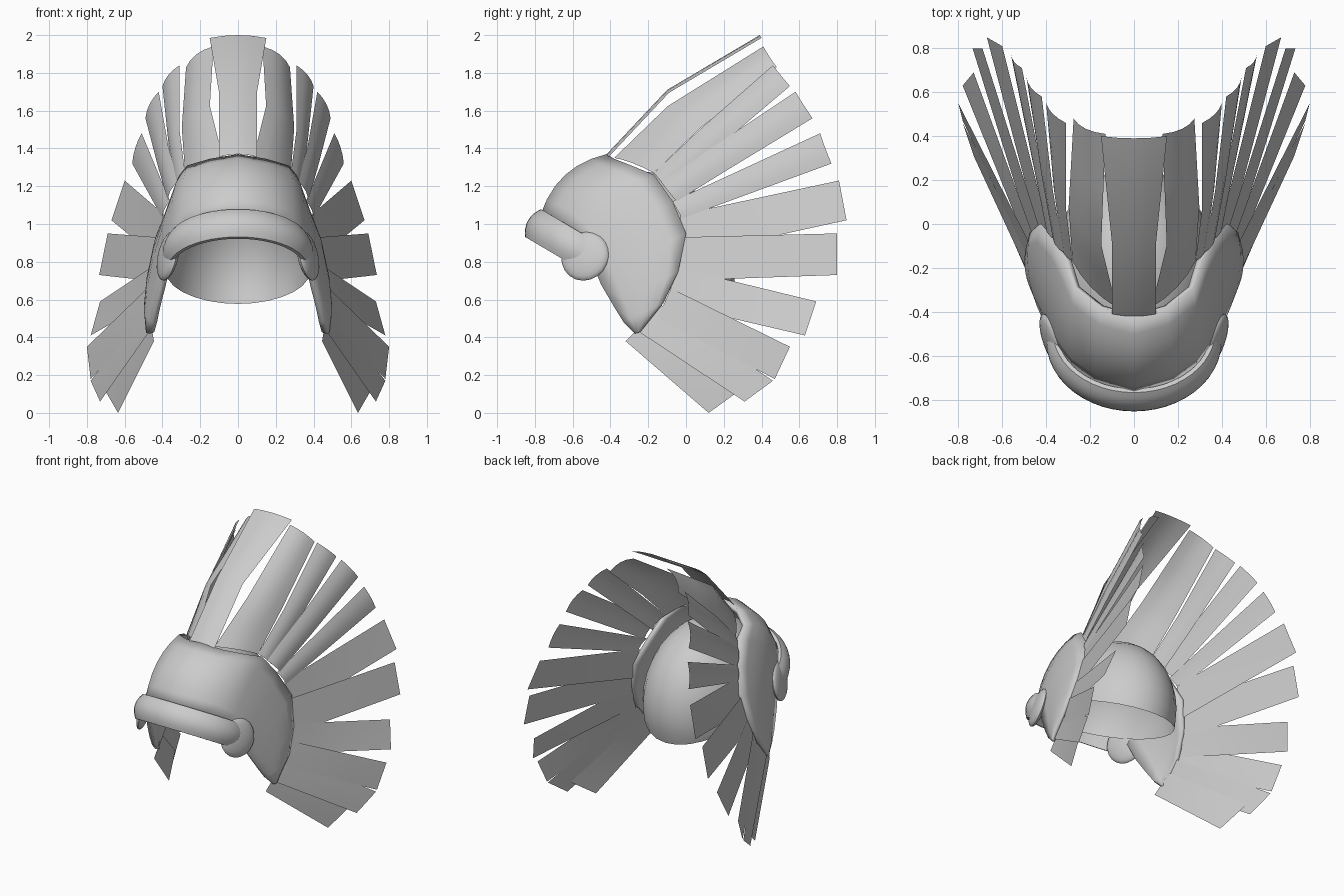
import bpy, bmesh, math
from mathutils import Vector

cube = bpy.data.objects.get("Cube")
if cube:
    bpy.data.objects.remove(cube, do_unlink=True)

grey = bpy.data.materials.new("plain_grey")
grey.use_nodes = True
COLOUR = (0.6, 0.6, 0.6, 1)
grey.diffuse_color = COLOUR
grey.node_tree.nodes["Principled BSDF"].inputs["Base Color"].default_value = COLOUR


def finish(name, bm, angle=40):
    mesh = bpy.data.meshes.new(name)
    bm.to_mesh(mesh)
    bm.free()
    obj = bpy.data.objects.new(name, mesh)
    bpy.context.collection.objects.link(obj)
    mesh.materials.append(grey)
    bpy.ops.object.select_all(action='DESELECT')
    obj.select_set(True)
    bpy.context.view_layer.objects.active = obj
    bpy.ops.object.shade_smooth_by_angle(angle=math.radians(angle))
    return obj


def sheet(name, rows, closed=False, angle=40):
    """Skin a grid of points, given row by row."""
    bm = bmesh.new()
    grid = [[bm.verts.new(p) for p in row] for row in rows]
    n = len(grid[0])
    for a, b in zip(grid, grid[1:]):
        for i in range(n if closed else n - 1):
            j = (i + 1) % n
            bm.faces.new((a[i], a[j], b[j], b[i]))
    if closed:
        bm.faces.new(grid[0][::-1])
        bm.faces.new(grid[-1])
    bmesh.ops.recalc_face_normals(bm, faces=bm.faces)
    return finish(name, bm, angle)


def flip(p):
    return Vector((-p[0], p[1], p[2]))


# Skull cap: an egg cut by a sloping rim plane
bm = bmesh.new()
bmesh.ops.create_uvsphere(bm, u_segments=28, v_segments=18, radius=1)
for v in bm.verts:
    v.co = Vector((v.co.x * .385, -.26 + v.co.y * .52, .75 + v.co.z * .53))
bmesh.ops.bisect_plane(bm, geom=bm.verts[:] + bm.edges[:] + bm.faces[:],
                       plane_co=(0, .25, .57), plane_no=(0, .36, 1), clear_inner=True)
finish("skull_cap", bm)

# Crown shell: lofted between its brow edge and its rear edge
brow = [(0, -.77, 1.05), (.18, -.72, 1.03), (.28, -.65, .99), (.34, -.58, .92),
        (.385, -.5, .8), (.41, -.45, .68), (.44, -.38, .56), (.455, -.33, .48), (.47, -.27, .42)]
rear = [(0, -.42, 1.37), (.15, -.38, 1.345), (.27, -.29, 1.31), (.31, -.17, 1.26),
        (.36, -.07, 1.12), (.43, 0, .95), (.475, -.04, .75), (.495, -.12, .58), (.48, -.24, .43)]
half = []
for k, (a, b) in enumerate(zip(brow, rear)):
    a, b = Vector(a), Vector(b)
    t = k / 8
    out = Vector((t, -.66 * (1 - t), .75 * (1 - t))).normalized()
    bulge = .055 * (1 - t) + .012
    half.append([a.lerp(b, s / 6) + out * bulge * 4 * (s / 6) * (1 - s / 6) for s in range(7)])
shell = sheet("crown_shell", [[flip(p) for p in r] for r in half[:0:-1]] + half, angle=60)
thick = shell.modifiers.new("thickness", 'SOLIDIFY')
thick.thickness = .03
thick.offset = -1
shell_normal = sum((f.normal.z for f in shell.data.polygons), 0.0)
if shell_normal < 0:
    shell.data.flip_normals()

# Brow band: a rounded strip swept round the forehead
rows = []
up = Vector((0, .5, .86))
for i in range(25):
    a = math.pi * (i / 24 - .5)
    centre = Vector((.37 * math.sin(a), -.53 - .28 * math.cos(a), .84 + .165 * math.cos(a)))
    out = Vector((math.sin(a), -.86 * math.cos(a), .5 * math.cos(a)))
    heights = [h / 4 for h in range(-4, 5)]
    section = [centre + up * .085 * h + out * .03 * (1 - h * h) for h in heights]
    section += [centre + up * .085 * h - out * .02 for h in (1, -1)]
    rows.append(section)
sheet("brow_band", rows, closed=True)

# Side discs
for side, label in ((1, "left"), (-1, "right")):
    bm = bmesh.new()
    bmesh.ops.create_uvsphere(bm, u_segments=20, v_segments=12, radius=1)
    turn = Vector((.9 * side, -.32, .2)).to_track_quat('Z', 'Y')
    for v in bm.verts:
        v.co = turn @ Vector((v.co.x * .133, v.co.y * .133, v.co.z * .035))
        v.co += Vector((.37 * side, -.535, .83))
    finish(label + "_disc", bm)


# Feathers: thin sheets from two root corners to two tip corners
def feather(root, tip, bend=0, bow=0):
    r0, r1, t0, t1 = [Vector(p) for p in root + tip]
    n = (r1 - r0).cross((t0 + t1) - (r0 + r1)).normalized()
    if n.dot(Vector((r0.x + r1.x, -.5, .5))) < 0:
        n.negate()
    rows = []
    for s in (0, .2, .4, .7, 1):
        a, b = r0.lerp(t0, s), r1.lerp(t1, s)
        lift = bend * (s / .4 if s < .4 else (1 - s) / .6)
        rows.append([a.lerp(b, c) + n * (lift * (1 - .6 * c) + bow * 4 * c * (1 - c))
                     for c in (0, .25, .5, .75, 1)])
    return rows


side_feathers = [
    ([(.08, -.38, 1.35), (.28, -.17, 1.27)], [(.13, .41, 1.94), (.275, .48, 1.83)], .07, .025),
    ([(.28, -.17, 1.27), (.33, -.09, 1.18)], [(.31, .46, 1.84), (.4, .55, 1.73)], .02, .015),
    ([(.32, -.13, 1.22), (.37, -.05, 1.12)], [(.42, .58, 1.7), (.49, .67, 1.56)], .01, .015),
    ([(.36, -.07, 1.12), (.4, -.02, 1.03)], [(.51, .71, 1.48), (.56, .77, 1.32)], 0, .01),
    ([(.39, -.03, 1.05), (.44, -.02, .83)], [(.6, .81, 1.23), (.67, .85, 1.02)], 0, 0),
    ([(.43, -.02, .93), (.47, -.05, .7)], [(.69, .8, .95), (.735, .8, .73)], 0, 0),
    ([(.46, -.05, .77), (.485, -.1, .58)], [(.73, .69, .59), (.78, .63, .41)], 0, 0),
    ([(.48, -.08, .66), (.485, -.15, .5)], [(.8, .55, .35), (.78, .47, .18)], 0, 0),
    ([(.475, -.13, .57), (.47, -.25, .43)], [(.78, .46, .17), (.73, .31, .06)], 0, 0),
    ([(.465, -.2, .5), (.445, -.32, .38)], [(.71, .3, .13), (.635, .12, 0)], 0, 0),
]
for number, spec in enumerate(side_feathers, 1):
    rows = feather(*spec)
    sheet(f"left_feather_{number}", rows)
    sheet(f"right_feather_{number}", [[flip(p) for p in r] for r in rows])

# Centre feather, bent once along its length
profile = [(.1, -.42, 1.36), (.1, -.1, 1.7), (.15, .39, 1.99)]
sheet("centre_feather", [[(w * c, y + .01 * c * c, z - .015 * c * c + .01)
                          for c in (-1, -.5, 0, .5, 1)] for w, y, z in profile], angle=20)
